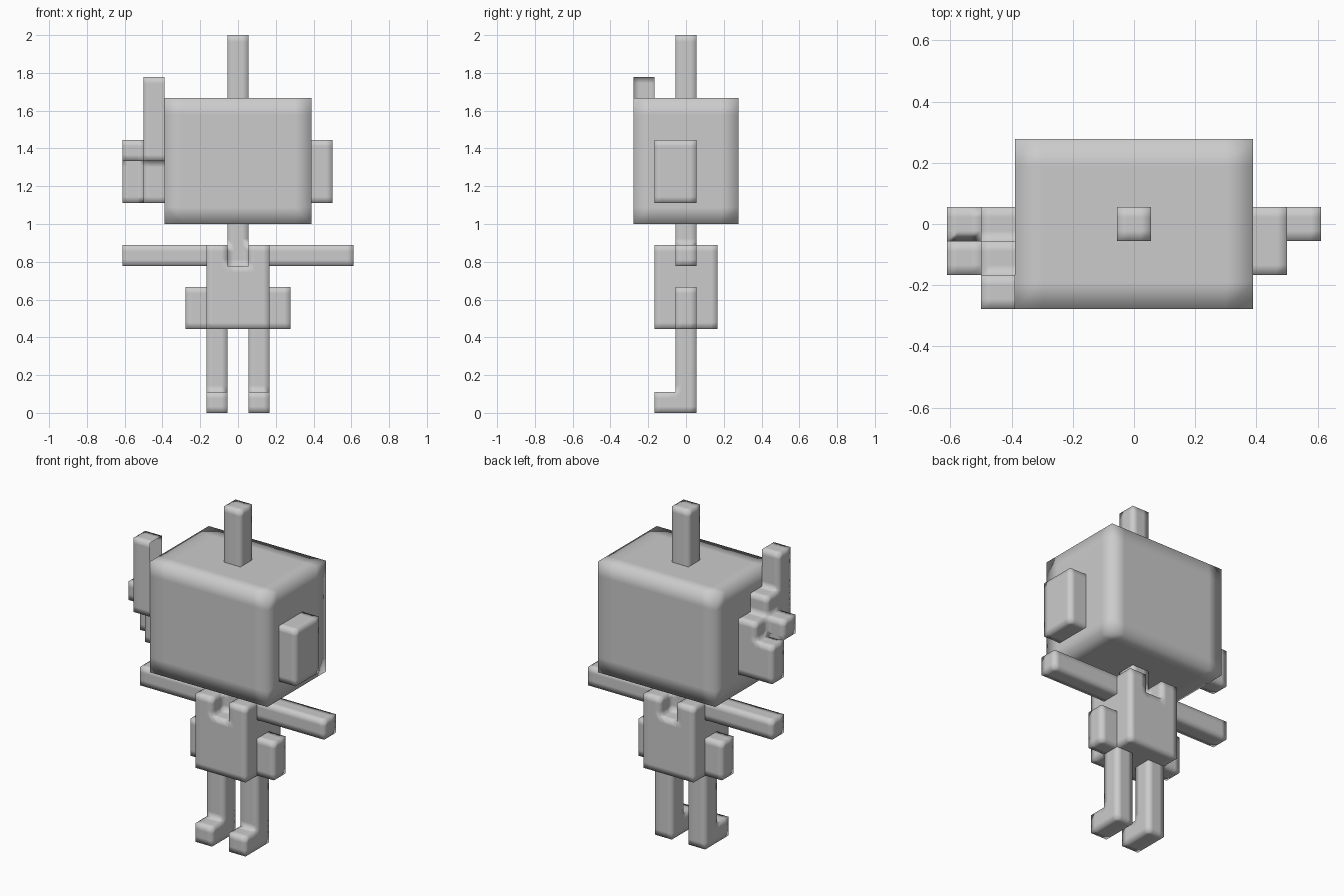
import bpy
import bmesh

if "Cube" in bpy.data.objects:
    bpy.data.objects.remove(bpy.data.objects["Cube"])

U = 1 / 9  # size of one block

grey = bpy.data.materials.new("plain grey")
grey.diffuse_color = (0.6, 0.6, 0.6, 1)
grey.use_nodes = True
grey.node_tree.nodes["Principled BSDF"].inputs["Base Color"].default_value = grey.diffuse_color


def part(name, boxes, edge=0.3, joint=None):
    """Weld boxes (x0, x1, y0, y1, z0, z1, in blocks) into one smooth skin.
    Support loops sit 'edge' inside every bound; the joint plane stays open."""
    cuts = []
    for a in range(3):
        bounds = {b[2 * a + i] for b in boxes for i in (0, 1)}
        lo, hi = min(bounds), max(bounds)
        loops = {round(v + d, 4) for v in bounds for d in (-edge, 0, edge)}
        cuts.append(sorted(v for v in loops if lo <= v <= hi))

    def filled(cell):
        if any(not 0 <= cell[a] < len(cuts[a]) - 1 for a in range(3)):
            return False
        mid = [(cuts[a][cell[a]] + cuts[a][cell[a] + 1]) / 2 for a in range(3)]
        return any(all(b[2 * a] < mid[a] < b[2 * a + 1] for a in range(3)) for b in boxes)

    bm = bmesh.new()
    verts = {}

    def vert(key):
        if key not in verts:
            verts[key] = bm.verts.new([cuts[a][key[a]] * U for a in range(3)])
        return verts[key]

    nx, ny, nz = (len(c) - 1 for c in cuts)
    for cell in ((i, j, k) for i in range(nx) for j in range(ny) for k in range(nz)):
        if not filled(cell):
            continue
        for a in range(3):
            for side in (0, 1):
                near = list(cell)
                near[a] += 2 * side - 1
                if filled(near) or joint == (a, cuts[a][cell[a] + side]):
                    continue
                b, c = (a + 1) % 3, (a + 2) % 3
                ring = []
                for p, q in ((0, 0), (1, 0), (1, 1), (0, 1)):
                    key = list(cell)
                    key[a] += side
                    key[b] += p
                    key[c] += q
                    ring.append(vert(tuple(key)))
                face = bm.faces.new(ring if side else ring[::-1])
                face.smooth = True
    mesh = bpy.data.meshes.new(name)
    bm.to_mesh(mesh)
    bm.free()
    mesh.materials.append(grey)
    bpy.context.collection.objects.link(bpy.data.objects.new(name, mesh))


def flip(box, s):
    """Mirror a box across x when s is -1."""
    x0, x1 = sorted((box[0] * s, box[1] * s))
    return (x0, x1) + tuple(box[2:])


# Head and antenna
part("head", [(-3.5, 3.5, -2.5, 2.5, 9, 15)], edge=0.8)
part("antenna", [(-0.5, 0.5, -0.5, 0.5, 15, 18)], joint=(2, 15))

# Plain ear on one side
part("right_ear", [(3.5, 4.5, -1.5, 0.5, 10, 13)], joint=(0, 3.5))

# Stepped ear with upright post on the other
part("left_ear", [
    (-4.5, -3.5, -2.5, -1.5, 12, 16),
    (-4.5, -3.5, -1.5, -0.5, 10, 14),
    (-4.5, -3.5, -0.5, 0.5, 10, 13),
    (-5.5, -4.5, -1.5, -0.5, 12, 13),
    (-5.5, -4.5, -0.5, 0.5, 10, 12),
], joint=(0, -3.5))

# Torso: notched collar front and back, with the neck in the middle
part("torso", [
    (-1.5, 1.5, -1.5, 1.5, 4, 7),
    (-1.5, -0.5, -1.5, 1.5, 7, 8),
    (0.5, 1.5, -1.5, 1.5, 7, 8),
    (-0.5, 0.5, -0.5, 0.5, 7, 9),
], joint=(2, 9))

# Mirrored limbs
for s, side in ((-1, "left"), (1, "right")):
    part(side + "_arm", [flip((1.5, 5.5, -0.5, 0.5, 7, 8), s)], joint=(0, 1.5 * s))
    part(side + "_hip_pouch", [flip((1.5, 2.5, -0.5, 0.5, 4, 6), s)], joint=(0, 1.5 * s))
    part(side + "_leg", [
        flip((0.5, 1.5, -0.5, 0.5, 0, 4), s),
        flip((0.5, 1.5, -1.5, 0.5, 0, 1), s),
    ], joint=(2, 4))
